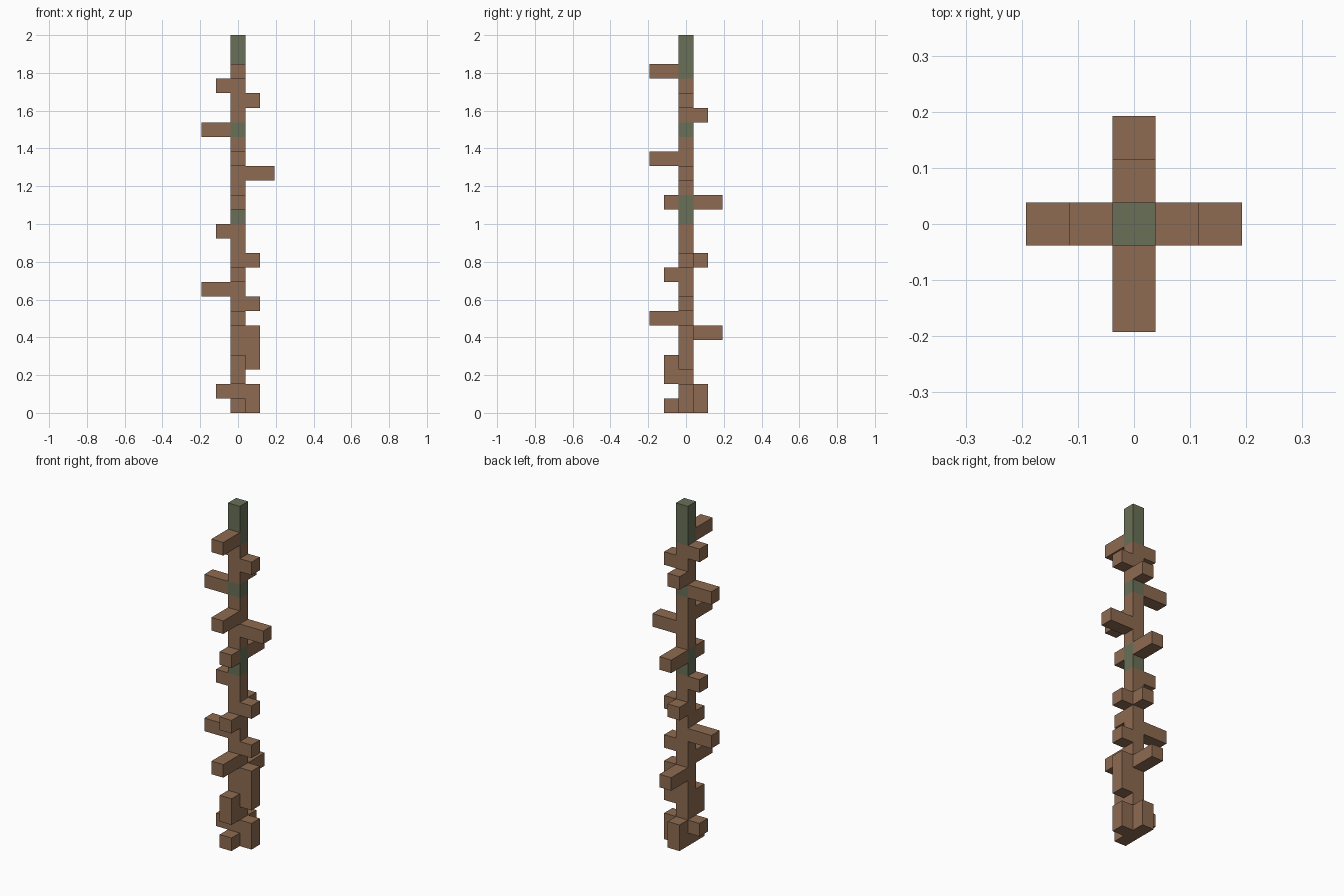
import bpy
import bmesh
from mathutils import Vector

old = bpy.data.objects.get("Cube")
if old:
    bpy.data.objects.remove(old, do_unlink=True)

LEVELS = 26
U = 2 / LEVELS      # one block
H = U / 2           # half a block


def material(name, color):
    m = bpy.data.materials.new(name)
    m.use_nodes = True
    m.diffuse_color = color
    m.node_tree.nodes["Principled BSDF"].inputs["Base Color"].default_value = color
    return m


brown = material("bark brown", (0.27, 0.145, 0.082, 1))
green = material("moss green", (0.138, 0.16, 0.095, 1))


def finish(name, bm, mats):
    bmesh.ops.recalc_face_normals(bm, faces=bm.faces)
    mesh = bpy.data.meshes.new(name)
    bm.to_mesh(mesh)
    bm.free()
    for m in mats:
        mesh.materials.append(m)
    obj = bpy.data.objects.new(name, mesh)
    bpy.context.collection.objects.link(obj)
    return obj


def box(name, lo, hi, mat):
    bm = bmesh.new()
    bmesh.ops.create_cube(bm, size=1)
    size, mid = hi - lo, (lo + hi) / 2
    for v in bm.verts:
        v.co = Vector(a * b for a, b in zip(v.co, size)) + mid
    return finish(name, bm, [mat])


# Trunk: one square column cut into bands, mossy bands coloured by height
MOSSY = {13, 14, 19, 23, 24, 25}
bm = bmesh.new()
rings = [[bm.verts.new((x, y, k * U)) for x, y in ((-H, -H), (H, -H), (H, H), (-H, H))]
         for k in range(LEVELS + 1)]
for k in range(LEVELS):
    for i in range(4):
        j = (i + 1) % 4
        f = bm.faces.new((rings[k][i], rings[k][j], rings[k + 1][j], rings[k + 1][i]))
        f.material_index = int(k in MOSSY)
bm.faces.new(rings[0])
bm.faces.new(rings[-1]).material_index = 1
finish("trunk", bm, [brown, green])

# Branches per side: (lowest level, levels tall, blocks long)
BRANCHES = {
    "left": ((1, 0), [(0, 2, 1), (3, 3, 1), (7, 1, 1), (10, 1, 1), (16, 1, 2), (21, 1, 1)]),
    "right": ((-1, 0), [(1, 1, 1), (8, 1, 2), (12, 1, 1), (19, 1, 2), (22, 1, 1)]),
    "front": ((0, -1), [(0, 1, 1), (2, 2, 1), (6, 1, 2), (9, 1, 1), (14, 1, 1),
                        (17, 1, 2), (23, 1, 2)]),
    "back": ((0, 1), [(0, 2, 1), (5, 1, 2), (10, 1, 1), (14, 1, 2), (20, 1, 1)]),
}
for side, (d, items) in BRANCHES.items():
    out = Vector((d[0], d[1], 0))
    across = Vector((abs(d[1]), abs(d[0]), 0)) * H
    for n, (level, tall, length) in enumerate(items, 1):
        a = out * H
        b = out * (H + length * U)
        lo = Vector(map(min, a, b)) - across
        hi = Vector(map(max, a, b)) + across
        lo.z, hi.z = level * U, (level + tall) * U
        box(f"{side}_branch_{n}", lo, hi, brown)
